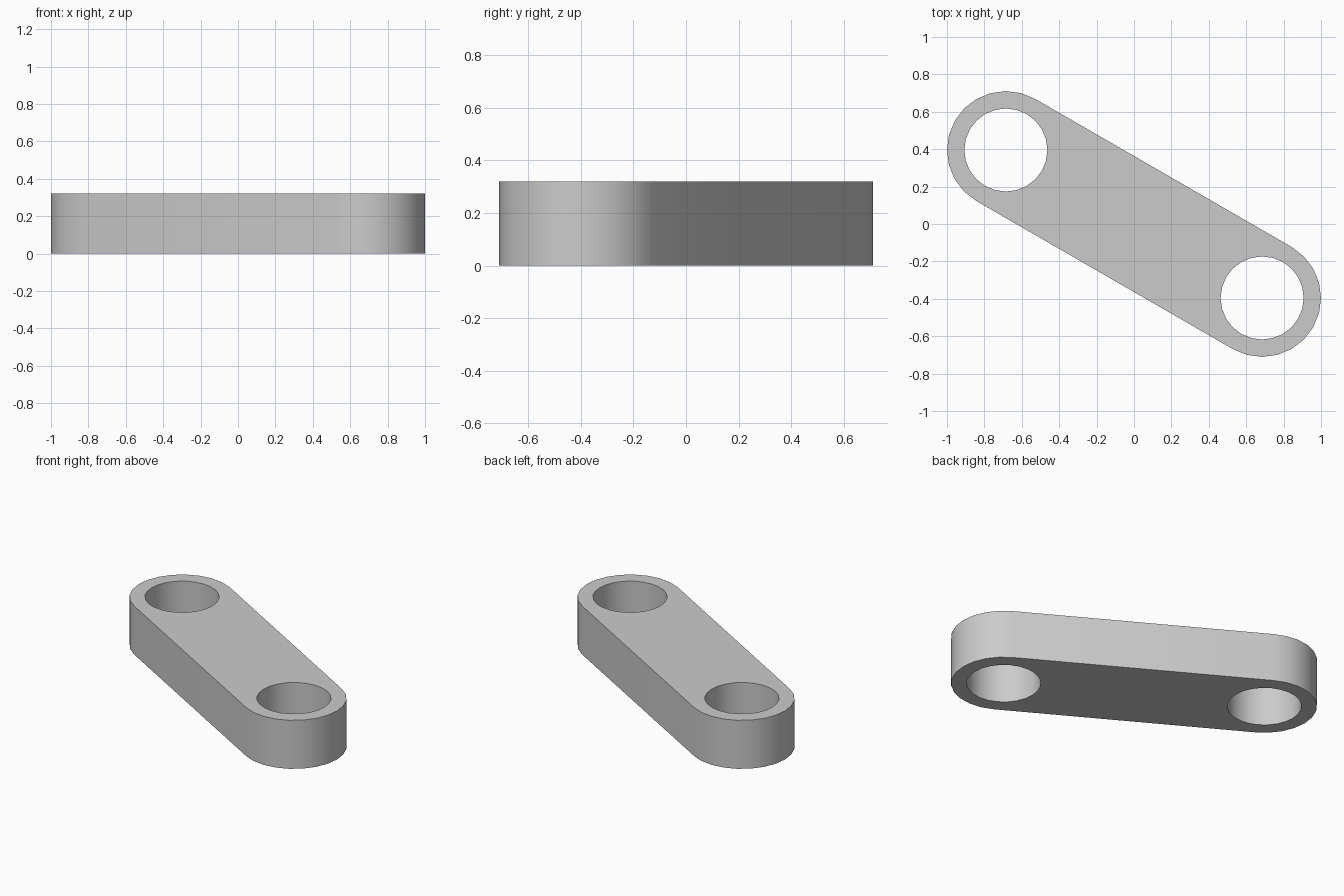
import bpy, bmesh
from math import radians, cos, sin, pi
from mathutils import Matrix

cube = bpy.data.objects.get("Cube")
if cube:
    bpy.data.objects.remove(cube, do_unlink=True)

HALF_SPAN = 0.791      # centre to hole axis
OUTER, BORE = 0.315, 0.222
HEIGHT = 0.32
TILT = radians(-30)
SIDES = 24

# Plain grey metal
grey = bpy.data.materials.new("grey metal")
grey.use_nodes = True
grey.diffuse_color = (0.6, 0.6, 0.6, 1)
grey.node_tree.nodes["Principled BSDF"].inputs["Base Color"].default_value = (0.6, 0.6, 0.6, 1)


def arc(cx, radius, start, sweep, count):
    """Points along an arc centred on the bar's long axis."""
    return [(cx + radius * cos(start + sweep * i / count),
             radius * sin(start + sweep * i / count), 0) for i in range(count + 1)]


def add_loop(bm, points):
    verts = [bm.verts.new(p) for p in points]
    return [bm.edges.new((a, b)) for a, b in zip(verts, verts[1:] + verts[:1])]


bm = bmesh.new()
# Rounded bar outline
edges = add_loop(bm, arc(HALF_SPAN, OUTER, -pi / 2, pi, SIDES // 2)
                 + arc(-HALF_SPAN, OUTER, pi / 2, pi, SIDES // 2))
# A through hole at each end
for side in (-1, 1):
    edges += add_loop(bm, arc(side * HALF_SPAN, BORE, 0, 2 * pi, SIDES)[:-1])

# Fill the profile and raise it to a solid
bmesh.ops.triangle_fill(bm, use_beauty=True, edges=edges)
raised = bmesh.ops.extrude_face_region(bm, geom=bm.faces[:], use_keep_orig=True)
bmesh.ops.translate(bm, vec=(0, 0, HEIGHT),
                    verts=[g for g in raised["geom"] if isinstance(g, bmesh.types.BMVert)])
bmesh.ops.rotate(bm, verts=bm.verts[:], matrix=Matrix.Rotation(TILT, 3, "Z"))
bmesh.ops.recalc_face_normals(bm, faces=bm.faces[:])

mesh = bpy.data.meshes.new("link_bar")
bm.to_mesh(mesh)
bm.free()
mesh.materials.append(grey)
link = bpy.data.objects.new("link_bar", mesh)
bpy.context.collection.objects.link(link)

# Smooth walls with crisp rims
bpy.ops.object.select_all(action="DESELECT")
link.select_set(True)
bpy.context.view_layer.objects.active = link
bpy.ops.object.shade_smooth_by_angle(angle=radians(30))
